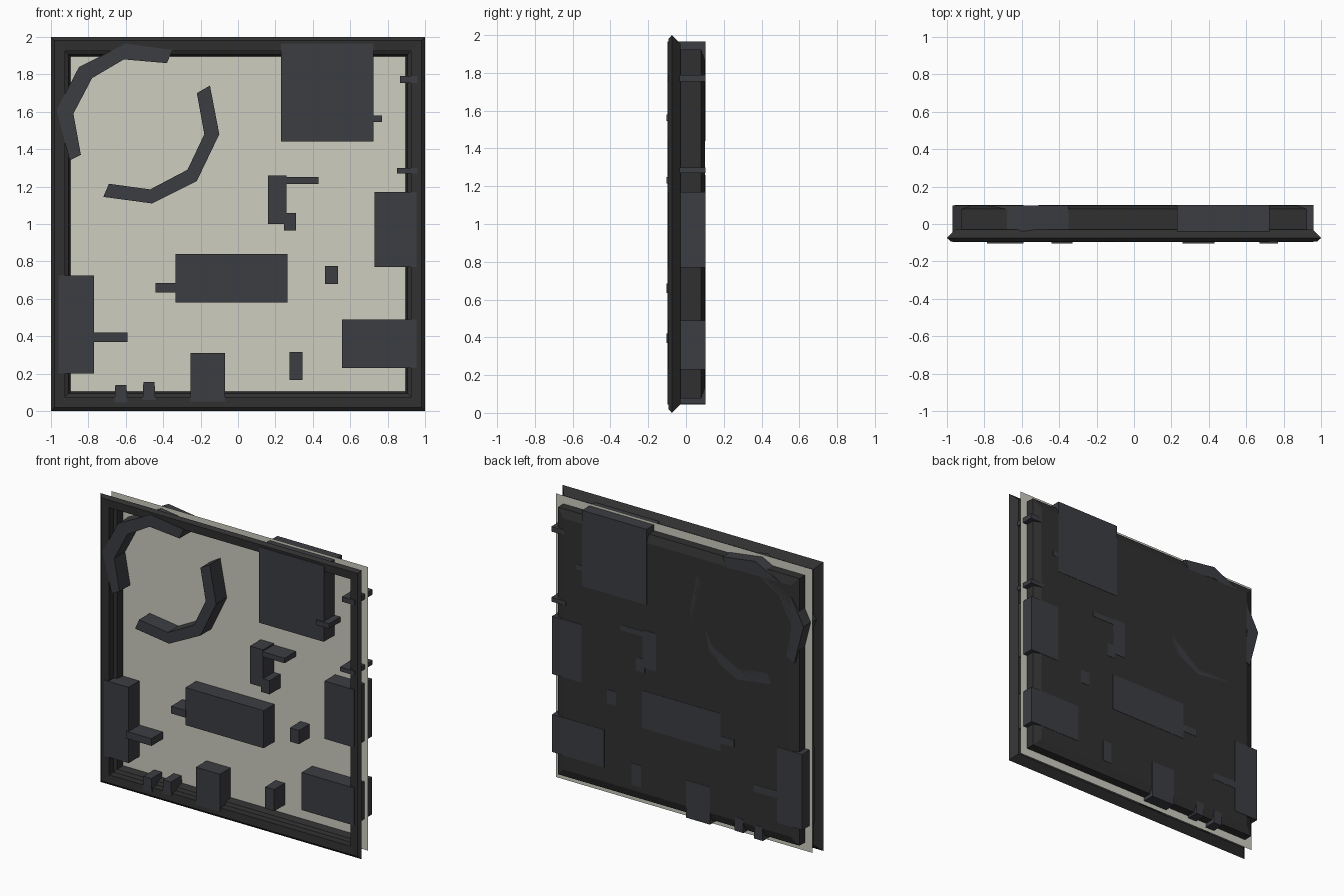
import bpy, bmesh

if "Cube" in bpy.data.objects:
    bpy.data.objects.remove(bpy.data.objects["Cube"])


def material(name, rgb):
    m = bpy.data.materials.new(name)
    m.diffuse_color = (*rgb, 1)
    m.use_nodes = True
    m.node_tree.nodes["Principled BSDF"].inputs["Base Color"].default_value = m.diffuse_color
    return m


DARK = material("dark_frame", (0.03, 0.03, 0.03))
SLATE = material("slate_blocks", (0.045, 0.047, 0.054))
PALE = material("pale_panel", (0.62, 0.61, 0.53))


def finish(name, bm, mat, fix_normals=True):
    if fix_normals:
        bmesh.ops.recalc_face_normals(bm, faces=bm.faces[:])
    me = bpy.data.meshes.new(name)
    bm.to_mesh(me)
    bm.free()
    me.materials.append(mat)
    ob = bpy.data.objects.new(name, me)
    bpy.context.collection.objects.link(ob)
    return ob


def square_loft(name, profile, mat):
    """Sweep (half width, y) points round a square; cap the last ring."""
    bm = bmesh.new()
    rings = [[bm.verts.new((sx * r, y, 1 + sz * r))
              for sx, sz in ((-1, -1), (1, -1), (1, 1), (-1, 1))]
             for r, y in profile]
    for a, b in zip(rings, rings[1:]):
        for i in range(4):
            j = (i + 1) % 4
            bm.faces.new((a[i], a[j], b[j], b[i]))
    bm.faces.new(rings[-1])
    return finish(name, bm, mat)


def extrude_outline(name, quads, y0, y1, mat):
    """Push a strip of joined front-view quads from y0 to y1."""
    bm = bmesh.new()
    for q in quads:
        bm.faces.new([bm.verts.new((x, y0, z)) for x, z in q])
    bmesh.ops.remove_doubles(bm, verts=bm.verts[:], dist=1e-5)
    res = bmesh.ops.extrude_face_region(bm, geom=bm.faces[:], use_keep_orig=True)
    moved = [g for g in res["geom"] if isinstance(g, bmesh.types.BMVert)]
    bmesh.ops.translate(bm, verts=moved, vec=(0, y1 - y0, 0))
    return finish(name, bm, mat)


def block(name, x0, x1, z0, z1, y0=-0.097, y1=0.102, taper=0.0):
    q = [(x0, z0), (x1, z0), (x1 - taper, z1), (x0 + taper, z1)]
    return extrude_outline(name, [q], y0, y1, SLATE)


def curved_wall(name, outer, inner):
    quads = [(outer[i], outer[i + 1], inner[i + 1], inner[i])
             for i in range(len(outer) - 1)]
    return extrude_outline(name, quads, -0.097, 0.1, SLATE)


# Moulded frame with closed back
square_loft("frame_and_back",
            [(0.895, 0.02), (0.905, -0.03), (0.925, -0.04), (0.925, -0.09),
             (0.98, -0.093), (1.0, -0.075), (0.955, -0.03), (0.925, -0.03),
             (0.925, 0.08), (0.87, 0.1)], DARK)

# Thin pale sheet
bm = bmesh.new()
bm.faces.new([bm.verts.new((x, 0.02, z)) for x, z in
              ((-0.982, 0.018), (0.982, 0.018), (0.982, 1.982), (-0.982, 1.982))])
finish("pale_sheet", bm, PALE, False)

# Blocks standing on the sheet
for name, *box in (
        ("upper_block", 0.23, 0.725, 1.44, 1.965),
        ("right_block", 0.73, 0.955, 0.77, 1.17),
        ("lower_right_block", 0.555, 0.955, 0.23, 0.49),
        ("centre_block", -0.335, 0.265, 0.58, 0.84),
        ("left_block", -0.96, -0.77, 0.20, 0.725),
        ("bottom_block", -0.255, -0.07, 0.05, 0.31),
        ("tall_post", 0.16, 0.26, 1.0, 1.26),
        ("small_post_a", 0.245, 0.31, 0.965, 1.06),
        ("small_post_b", 0.465, 0.535, 0.68, 0.775),
        ("small_post_c", 0.275, 0.345, 0.165, 0.315),
        ("right_bar_a", 0.865, 0.96, 1.755, 1.79),
        ("right_bar_b", 0.85, 0.96, 1.27, 1.30)):
    block(name, *box)
for i, (x0, z0) in enumerate(((-0.66, 0.045), (-0.51, 0.06))):
    block(f"bottom_peg_{i}", x0, x0 + 0.068, z0, z0 + 0.095, taper=0.004)

# Thin bars rising slightly above the blocks
for i, box in enumerate(((0.26, 0.43, 1.215, 1.25), (-0.44, -0.33, 0.635, 0.685),
                         (-0.785, -0.59, 0.37, 0.42), (0.67, 0.77, 1.545, 1.58))):
    block(f"thin_bar_{i}", *box, y0=-0.104)

# Faceted curved walls
curved_wall("outer_curve",
            [(-0.90, 1.34), (-0.97, 1.61), (-0.85, 1.84), (-0.60, 1.965), (-0.35, 1.93)],
            [(-0.84, 1.37), (-0.88, 1.59), (-0.78, 1.78), (-0.61, 1.88), (-0.38, 1.86)])
curved_wall("inner_curve",
            [(-0.72, 1.145), (-0.46, 1.11), (-0.22, 1.23), (-0.10, 1.48), (-0.15, 1.74)],
            [(-0.69, 1.215), (-0.47, 1.185), (-0.27, 1.29), (-0.18, 1.48), (-0.22, 1.70)])
